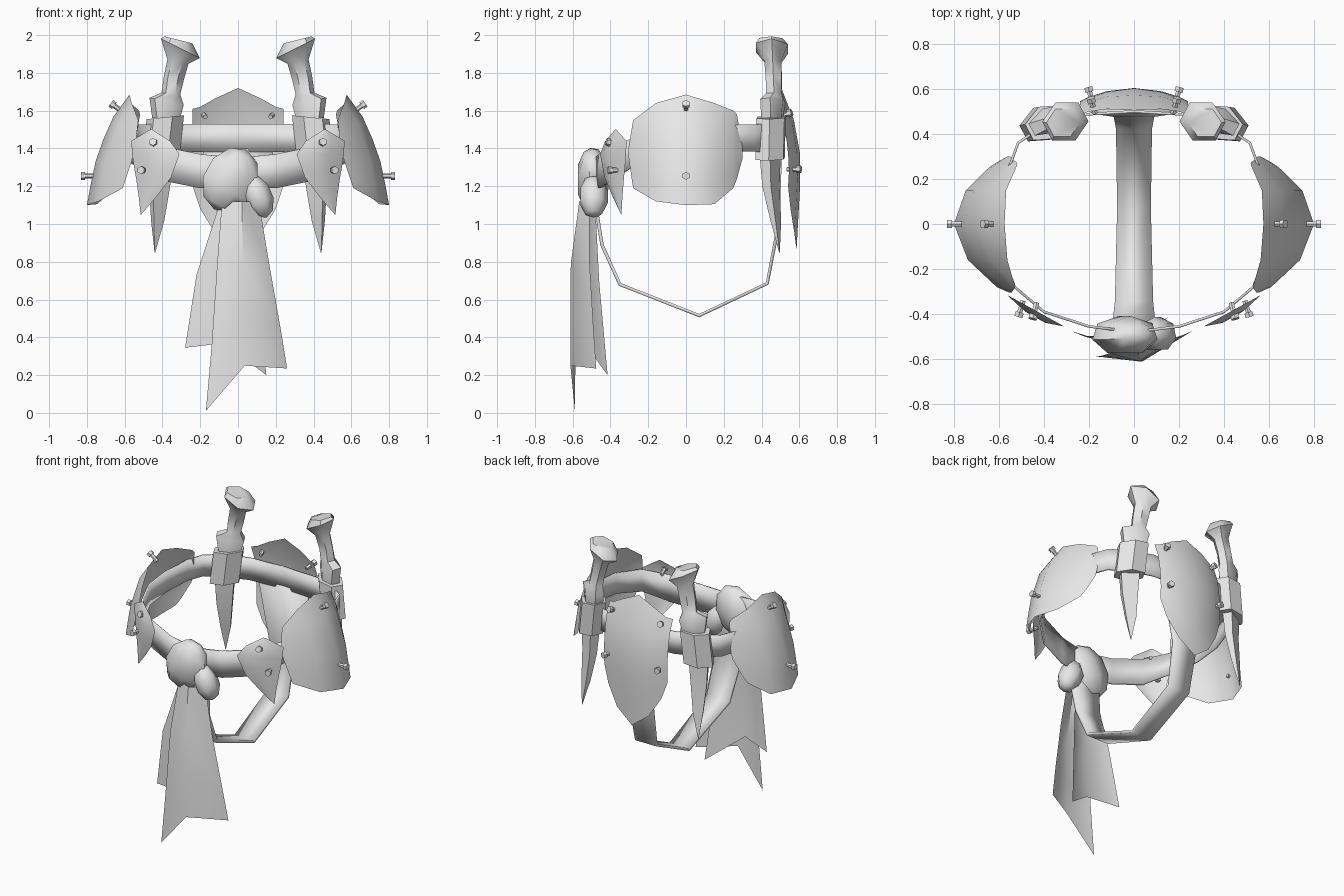
import bpy, bmesh, math
from mathutils import Vector, Matrix

if "Cube" in bpy.data.objects:
    bpy.data.objects.remove(bpy.data.objects["Cube"])

grey = bpy.data.materials.new("light_grey")
grey.diffuse_color = (0.8, 0.8, 0.8, 1)
grey.use_nodes = True
grey.node_tree.nodes["Principled BSDF"].inputs["Base Color"].default_value = grey.diffuse_color


def finish(name, bm, mirror=False, thick=0, angle=50):
    bmesh.ops.remove_doubles(bm, verts=bm.verts, dist=0.0005)
    bmesh.ops.recalc_face_normals(bm, faces=bm.faces)
    me = bpy.data.meshes.new(name)
    bm.to_mesh(me)
    bm.free()
    me.materials.append(grey)
    ob = bpy.data.objects.new(name, me)
    bpy.context.collection.objects.link(ob)
    bpy.ops.object.select_all(action='DESELECT')
    ob.select_set(True)
    bpy.context.view_layer.objects.active = ob
    bpy.ops.object.shade_smooth_by_angle(angle=math.radians(angle))
    if thick:
        m = ob.modifiers.new("thickness", 'SOLIDIFY')
        m.thickness, m.offset = thick, 0
    if mirror:
        ob.modifiers.new("mirror", 'MIRROR')
    return ob


def grid(bm, rows, closed=False, caps=False):
    """Skin rows of points; closed joins each row into a ring."""
    vs = [[bm.verts.new(p) for p in r] for r in rows]
    n = len(rows[0])
    for a, b in zip(vs, vs[1:]):
        for i in range(n if closed else n - 1):
            j = (i + 1) % n
            bm.faces.new((a[i], a[j], b[j], b[i]))
    if caps:
        bm.faces.new(vs[0])
        bm.faces.new(vs[-1])


def sheet(name, rows, **kw):
    bm = bmesh.new()
    grid(bm, rows)
    return finish(name, bm, **kw)


def interp(table, t):
    for (a, fa), (b, fb) in zip(table, table[1:]):
        if t <= b:
            return fa + (fb - fa) * max(0, (t - a) / (b - a))
    return table[-1][1]


# Waist belt: x, y, middle height, half height
belt = [(0, .5, 1.455, .075), (.25, .485, 1.455, .075), (.42, .425, 1.455, .075),
        (.515, .36, 1.455, .072), (.555, .25, 1.455, .07), (.6, .08, 1.43, .07),
        (.6, -.1, 1.41, .07), (.53, -.28, 1.38, .075), (.40, -.39, 1.32, .09),
        (.2, -.455, 1.28, .09), (0, -.48, 1.27, .08)]
sheet("waist_belt", [[(x, y, z + h), (x, y, z - h)] for x, y, z, h in belt],
      mirror=True, thick=.012)

# Strap passing between the legs: y, z, half width
strap = [(-.47, 1.22, .13), (-.475, 1.08, .11), (-.445, .89, .095), (-.35, .68, .085),
         (.07, .515, .075), (.43, .685, .08), (.485, .97, .09), (.5, 1.40, .19)]
sheet("lower_strap", [[(-w, y, z), (w, y, z)] for y, z, w in strap], thick=.018, angle=30)

# Hip plates: y, top, bottom; bulging outwards
hip_x = [(1.10, .80), (1.315, .76), (1.54, .68), (1.685, .575)]
hip = [(-.305, 1.40, 1.36), (-.28, 1.55, 1.19), (-.16, 1.64, 1.12), (0, 1.685, 1.10),
       (.15, 1.64, 1.105), (.25, 1.60, 1.19), (.27, 1.58, 1.24), (.3, 1.40, 1.35)]
rows = []
for y, top, bot in hip:
    zs = [top + (bot - top) * i / 5 for i in range(6)]
    rows.append([(interp(hip_x, z) - (2.3 - (z - 1.1)) * y * y, y, z) for z in zs])
sheet("hip_plate", rows, mirror=True)

# Back plate: x, top, bottom; shield shape
back_y = [(.86, .585), (1.31, .61), (1.5, .59), (1.72, .505)]
shield = [(0, 1.72, .86), (.12, 1.665, .95), (.2, 1.62, 1.08), (.24, 1.61, 1.2)]
rows = []
for x, top, bot in shield:
    zs = [top + (bot - top) * i / 5 for i in range(6)]
    rows.append([(x, interp(back_y, z) - 1.1 * x * x, z) for z in zs])
sheet("back_plate", rows, mirror=True)

# Small front plates: height, inner x, outer x
leaf = [(1.50, .455, .465), (1.44, .36, .565), (1.37, .31, .56), (1.30, .335, .55),
        (1.245, .355, .54), (1.14, .435, .525), (1.05, .513, .516)]
rows = []
for z, a, b in leaf:
    row = []
    for i in range(4):
        x = a + (b - a) * i / 3
        bulge = .035 * math.sin(math.pi * i / 3) * (b - a) / .25
        row.append((x, -.455 + (x - .31) * .55 - bulge, z))
    rows.append(row)
sheet("front_plate", rows, mirror=True)

# Daggers: centre x, centre y, height, radii
def loft(name, rings, n, turn, **kw):
    bm = bmesh.new()
    rows = []
    for cx, cy, z, rx, ry, tilt in rings:
        row = []
        for i in range(n):
            a = 2 * math.pi * (i + .5) / n
            p = Matrix.Rotation(turn, 3, 'Z') @ Vector((rx * math.cos(a), ry * math.sin(a), 0))
            row.append((cx + p.x, cy + p.y, z + tilt * p.x))
        rows.append(row)
    grid(bm, rows, closed=True, caps=True)
    return finish(name, bm, mirror=True, **kw)


turn = math.radians(-28)
loft("dagger_handle", [
    (.315, .45, 1.975, .075, .07, .25), (.305, .455, 1.93, .105, .095, .5),
    (.318, .46, 1.86, .058, .05, .2), (.34, .465, 1.77, .056, .046, .1),
    (.355, .465, 1.69, .05, .048, .1), (.378, .46, 1.65, .10, .06, .2),
    (.38, .455, 1.56, .08, .055, 0)], 6, turn)
loft("dagger_sheath", [(.385, .45, 1.565, .105, .08, -.1),
                       (.41, .445, 1.345, .105, .08, -.1)], 6, turn, angle=35)
loft("dagger_blade", [
    (.41, .445, 1.37, .085, .045, 0), (.415, .45, 1.2, .07, .036, 0),
    (.425, .475, 1.02, .045, .022, 0), (.44, .495, .85, .002, .002, 0)], 4, turn, angle=35)

# Rivets: position and direction
rivets = [((.62, 0, 1.60), (.08, 0, .06)), ((.765, 0, 1.255), (1, 0, 0)),
          ((.435, -.36, 1.42), (.25, -1, .25)), ((.495, -.35, 1.285), (.3, -1, 0)),
          ((.175, .50, 1.57), (.3, 1, .35)), ((.185, .545, 1.29), (.3, 1, 0))]
bm = bmesh.new()
for pos, d in rivets:
    rot = Vector(d).to_track_quat('Z', 'Y').to_matrix().to_4x4()
    for r, depth, at in ((.013, .06, .02), (.021, .022, .055)):
        bmesh.ops.create_cone(bm, cap_ends=True, segments=6, radius1=r, radius2=r, depth=depth,
                              matrix=Matrix.Translation(pos) @ rot @ Matrix.Translation((0, 0, at)))
finish("rivets", bm, mirror=True)

# Knot lobes
def lobe(name, centre, size, tilt):
    bm = bmesh.new()
    bmesh.ops.create_uvsphere(bm, u_segments=7, v_segments=5, radius=1)
    m = (Matrix.Translation(centre) @ Matrix.Rotation(tilt, 4, 'Y')
         @ Matrix.Diagonal((*size, 1)))
    bmesh.ops.transform(bm, matrix=m, verts=bm.verts)
    finish(name, bm, angle=60)


lobe("knot_large", (-.04, -.495, 1.235), (.145, .09, .18), .5)
lobe("knot_small", (.105, -.49, 1.145), (.08, .08, .12), -.4)

# Hanging cloth tails with swallow-tail ends
sheet("front_cloth", [
    [(-.085, -.52, 1.12), (.02, -.565, 1.12), (.11, -.51, 1.12)],
    [(-.11, -.575, .79), (.025, -.61, .79), (.165, -.51, .79)],
    [(-.14, -.585, .35), (.03, -.612, .5), (.225, -.49, .45)],
    [(-.17, -.588, .01), (.035, -.612, .25), (.26, -.475, .235)]])
sheet("rear_cloth", [
    [(-.10, -.49, 1.10), (-.01, -.53, 1.10), (.07, -.48, 1.10)],
    [(-.22, -.50, .73), (-.06, -.54, .75), (.10, -.46, .70)],
    [(-.28, -.475, .345), (-.07, -.54, .37), (.15, -.415, .20)]])
